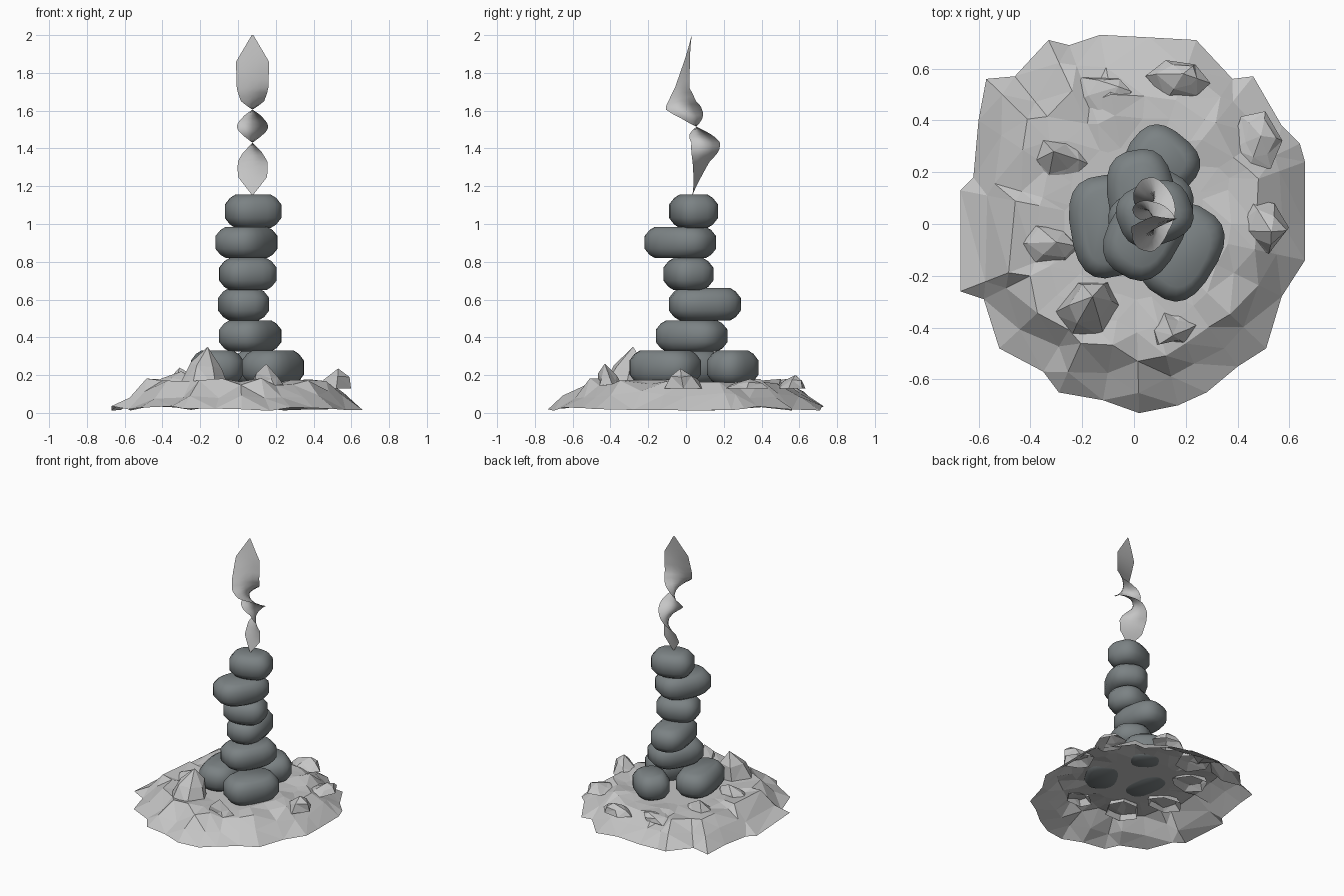
import bpy
import bmesh
import random
from math import cos, sin, pi, radians, copysign

random.seed(4)
cube = bpy.data.objects.get("Cube")
if cube:
    bpy.data.objects.remove(cube, do_unlink=True)


def make_material(name, color):
    mat = bpy.data.materials.new(name)
    mat.use_nodes = True
    mat.diffuse_color = color
    mat.node_tree.nodes["Principled BSDF"].inputs["Base Color"].default_value = color
    return mat


PALE = make_material("pale ash grey", (0.56, 0.56, 0.56, 1))
SLATE = make_material("slate grey", (0.2, 0.225, 0.232, 1))


def finish(name, bm, mat, smooth=False, recalc=True):
    if recalc:
        bmesh.ops.recalc_face_normals(bm, faces=bm.faces)
    for face in bm.faces:
        face.smooth = smooth
    mesh = bpy.data.meshes.new(name)
    bm.to_mesh(mesh)
    bm.free()
    mesh.materials.append(mat)
    obj = bpy.data.objects.new(name, mesh)
    bpy.context.collection.objects.link(obj)
    return obj


def bridge(bm, low, high):
    n = len(low)
    for i in range(n):
        j = (i + 1) % n
        bm.faces.new((low[i], low[j], high[j], high[i]))


# Rounded stone: superellipse outline turned by an angle, fitted to its extents
def stone(name, x0, x1, y0, y1, z0, z1, angle, ratio=1.35, sides=20):
    outline = []
    a = radians(angle)
    for i in range(sides):
        t = 2 * pi * (i + 0.5) / sides
        u = ratio * copysign(abs(cos(t)) ** 0.75, cos(t))
        v = copysign(abs(sin(t)) ** 0.75, sin(t))
        outline.append((u * cos(a) - v * sin(a), u * sin(a) + v * cos(a)))
    mx = max(p[0] for p in outline)
    my = max(p[1] for p in outline)
    cx, cy = (x0 + x1) / 2, (y0 + y1) / 2
    hx, hy = (x1 - x0) / 2, (y1 - y0) / 2
    bm = bmesh.new()
    rings = []
    for height, inset in ((0, 0.055), (0.1, 0.027), (0.3, 0), (0.7, 0), (0.9, 0.027), (1, 0.055)):
        rings.append([bm.verts.new((cx + px / mx * (hx - inset), cy + py / my * (hy - inset),
                                    z0 + (z1 - z0) * height)) for px, py in outline])
    for low, high in zip(rings, rings[1:]):
        bridge(bm, low, high)
    bm.faces.new(rings[0])
    bm.faces.new(rings[-1])
    finish(name, bm, SLATE, smooth=True)


stone("base_stone_right", -0.25, 0.03, -0.21, 0.19, 0.15, 0.33, 100)
stone("base_stone_left", 0.02, 0.35, -0.30, 0.08, 0.15, 0.33, 58)
stone("base_stone_back", -0.03, 0.255, 0.11, 0.385, 0.15, 0.33, 140, 1.2)
stone("stack_stone_lowest", -0.10, 0.23, -0.16, 0.22, 0.325, 0.49, 60)
stone("stack_stone_second", -0.105, 0.165, -0.09, 0.29, 0.49, 0.66, 100)
stone("stack_stone_third", -0.10, 0.205, -0.12, 0.145, 0.65, 0.82, 20, 1.15)
stone("stack_stone_fourth", -0.12, 0.21, -0.22, 0.16, 0.82, 0.985, 60)
stone("stack_stone_top", -0.07, 0.23, -0.09, 0.17, 0.98, 1.155, 20, 1.15)

# Twisted ribbon of smoke: height, turn, half width, centre in y
twist = [(1.155, -8, 0.004, 0.035), (1.25, -15, 0.08, 0.06), (1.33, -30, 0.09, 0.08),
         (1.38, -55, 0.085, 0.1), (1.43, -90, 0.075, 0.105), (1.475, -135, 0.08, 0.075),
         (1.515, -180, 0.083, 0.055), (1.56, -225, 0.08, 0.03), (1.605, -270, 0.095, -0.01),
         (1.65, -310, 0.095, -0.02), (1.72, -335, 0.092, -0.02), (1.86, -350, 0.088, 0.005),
         (2.0, -355, 0.004, 0.03)]
rows = []
for a, b in zip(twist, twist[1:]):
    rows += [[p + (q - p) * k / 3 for p, q in zip(a, b)] for k in range(3)]
rows.append(twist[-1])
bm = bmesh.new()
grid = []
for z, turn, half, cy in rows:
    c, s = cos(radians(turn)), sin(radians(turn))
    grid.append([bm.verts.new((0.077 + half * k * c, cy + half * k * s, z))
                 for k in (-1, -0.5, 0, 0.5, 1)])
for low, high in zip(grid, grid[1:]):
    for i in range(4):
        bm.faces.new((low[i], low[i + 1], high[i + 1], high[i]))
finish("smoke_ribbon", bm, PALE, smooth=True, recalc=False)

# Hollow rubble mound with a ragged rim, in hundredths
rim = [(66, 0), (66, 24), (64, 31), (57, 38), (46, 57), (38, 56), (24, 71), (6, 72), (-13, 73),
       (-25, 69), (-33, 71), (-46, 57), (-57, 56), (-60, 40), (-62, 18), (-67, 13), (-67, -26),
       (-58, -29), (-52, -48), (-35, -57), (-29, -65), (-12, -68), (2, -73), (17, -70),
       (28, -65), (40, -55), (51, -48), (57, -28), (66, -14)]
bm = bmesh.new()
rings = []
for scale, z, wobble in ((1, 0.025, 0.015), (0.86, 0.095, 0.02), (0.7, 0.165, 0.02),
                         (0.56, 0.165, 0.015), (0.4, 0.155, 0)):
    ring = []
    for x, y in rim:
        s = scale / 100 * (1 + random.uniform(-1, 1) * wobble * 2 * (scale < 1))
        ring.append(bm.verts.new((x * s, y * s, z + random.uniform(-1, 1) * wobble)))
    rings.append(ring)
for low, high in zip(rings, rings[1:]):
    bridge(bm, low, high)
bm.faces.new(rings[-1])
bmesh.ops.triangulate(bm, faces=bm.faces[:])
bm.normal_update()
if sum(f.normal.z for f in bm.faces) < 0:
    bmesh.ops.reverse_faces(bm, faces=bm.faces[:])
finish("rubble_mound", bm, PALE, recalc=False)


# Jagged rock: irregular foot, shoulder ring and an off-centre peak
def crag(name, x, y, rx, ry, peak, shift=(0, 0), sides=6):
    bm = bmesh.new()
    foot, shoulder = [], []
    for i in range(sides):
        t = 2 * pi * (i + random.uniform(-0.2, 0.2)) / sides
        r = random.uniform(0.85, 1.1)
        foot.append(bm.verts.new((x + rx * r * cos(t), y + ry * r * sin(t), 0.13)))
        r *= random.uniform(0.5, 0.75)
        rise = 0.13 + (peak - 0.13) * random.uniform(0.3, 0.65)
        shoulder.append(bm.verts.new((x + rx * r * cos(t) + shift[0] / 2,
                                      y + ry * r * sin(t) + shift[1] / 2, rise)))
    bridge(bm, foot, shoulder)
    tip = bm.verts.new((x + shift[0], y + shift[1], peak))
    for i in range(sides):
        bm.faces.new((shoulder[i], shoulder[(i + 1) % sides], tip))
    bmesh.ops.triangulate(bm, faces=bm.faces[:])
    finish(name, bm, PALE)


crag("tall_front_rock", -0.17, -0.34, 0.14, 0.12, 0.35, (0.01, 0.06))
crag("front_left_rock", 0.15, -0.40, 0.10, 0.08, 0.26, (0, -0.03))
crag("left_rock", 0.48, 0.0, 0.11, 0.11, 0.235, (0.05, -0.03))
crag("back_left_rock", 0.47, 0.31, 0.10, 0.13, 0.18, (0.02, 0.03))
crag("back_rock", 0.17, 0.56, 0.12, 0.08, 0.20, (0.02, 0.02))
crag("back_ridge", -0.12, 0.47, 0.13, 0.12, 0.18, (0.06, 0.06))
crag("back_right_rock", -0.28, 0.24, 0.13, 0.11, 0.24, (-0.03, 0.04))
crag("right_rock", -0.34, -0.09, 0.13, 0.10, 0.22, (0.04, 0.02))
